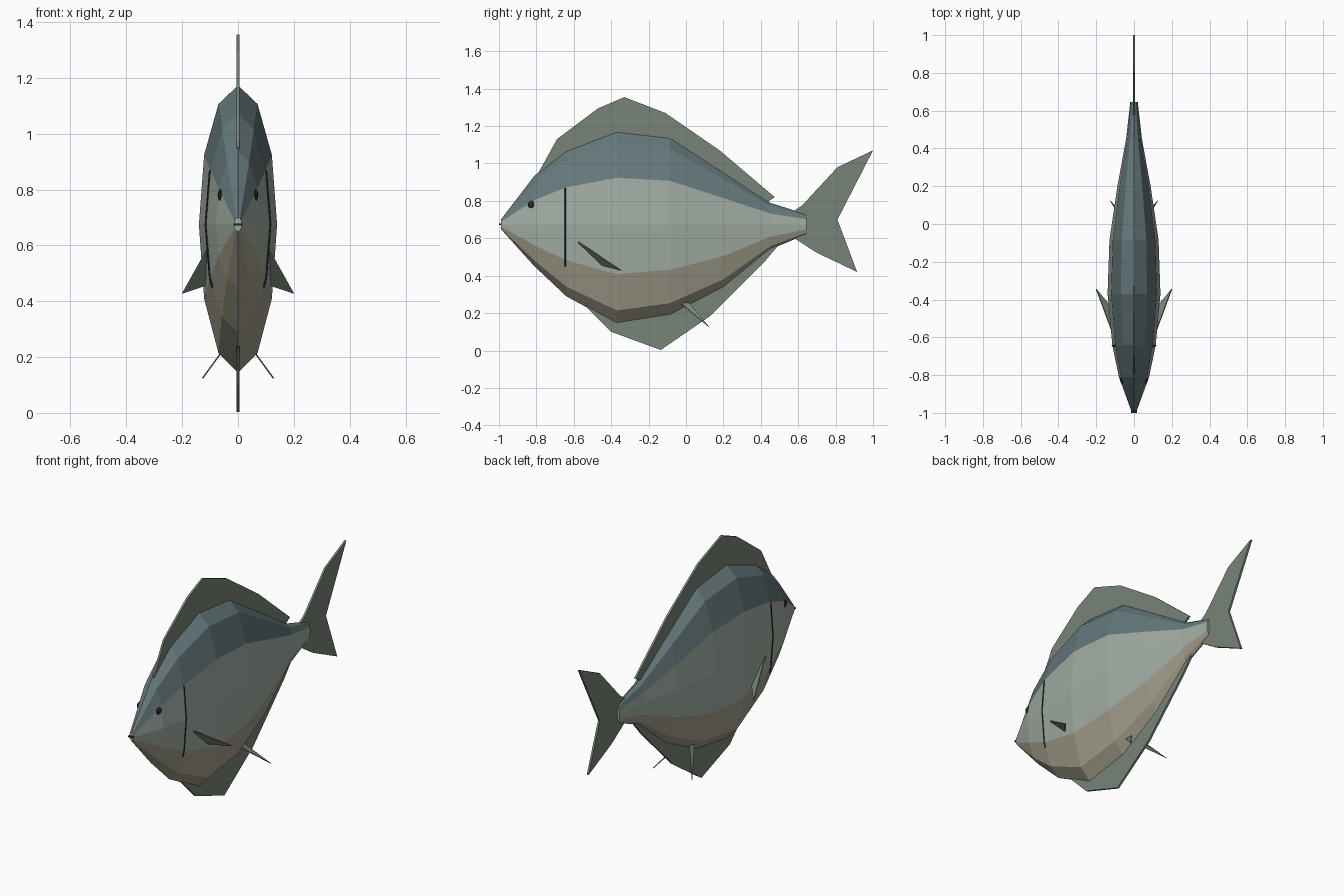
import bpy, bmesh
from math import sin, cos, pi
from mathutils import Vector

if "Cube" in bpy.data.objects:
    bpy.data.objects.remove(bpy.data.objects["Cube"])


def mat(name, r, g, b):
    m = bpy.data.materials.new(name)
    m.diffuse_color = (r, g, b, 1)
    m.use_nodes = True
    m.node_tree.nodes["Principled BSDF"].inputs["Base Color"].default_value = m.diffuse_color
    return m


BACK = mat("back_blue", 0.13, 0.19, 0.20)
SIDE = mat("side_silver", 0.36, 0.42, 0.37)
BELLY = mat("belly_tan", 0.36, 0.34, 0.26)
FIN = mat("fin_green", 0.19, 0.23, 0.19)
DARK = mat("dark", 0.02, 0.025, 0.025)


def finish(bm, name, mats):
    bmesh.ops.recalc_face_normals(bm, faces=bm.faces)
    me = bpy.data.meshes.new(name)
    bm.to_mesh(me)
    bm.free()
    ob = bpy.data.objects.new(name, me)
    bpy.context.collection.objects.link(ob)
    for m in mats:
        me.materials.append(m)
    return ob


def plate(name, pts, thick=0.012):
    """Flat outline extruded evenly to both sides of its plane."""
    pts = [Vector(p) for p in pts]
    bm = bmesh.new()
    f = bm.faces.new([bm.verts.new(p) for p in pts])
    f.normal_update()
    n = f.normal.copy()
    new = bmesh.ops.extrude_face_region(bm, geom=[f], use_keep_orig=True)["geom"]
    moved = {v for v in new if isinstance(v, bmesh.types.BMVert)}
    for v in bm.verts:
        v.co += n * (thick / 2 if v in moved else -thick / 2)
    bmesh.ops.triangulate(bm, faces=[f for f in bm.faces if len(f.verts) > 4])
    return finish(bm, name, [FIN])


# Body: twelve-sided rings (y, half width, top z, bottom z, middle z)
rings = [(-0.99, 0.014, 0.70, 0.65, 0.675), (-0.81, 0.08, 0.935, 0.45, 0.675),
         (-0.64, 0.115, 1.07, 0.29, 0.675), (-0.37, 0.14, 1.173, 0.143, 0.675),
         (-0.085, 0.13, 1.14, 0.188, 0.675), (0.20, 0.088, 0.955, 0.335, 0.675),
         (0.45, 0.042, 0.79, 0.54, 0.675), (0.645, 0.02, 0.728, 0.622, 0.675)]
bm = bmesh.new()
loops = []
for y, w, top, bot, mid in rings:
    loop = []
    for k in range(12):
        a = k * pi / 6
        h = top - mid if cos(a) > 0 else mid - bot
        loop.append(bm.verts.new((w * sin(a), y, mid + h * cos(a))))
    loops.append(loop)
for a, b in zip(loops, loops[1:]):
    for k in range(12):
        n = (k + 1) % 12
        f = bm.faces.new((a[k], a[n], b[n], b[k]))
        f.material_index = min(k, 11 - k) // 2
for end in (loops[0], loops[-1]):
    bm.faces.new(end).material_index = 1
finish(bm, "body", [BACK, SIDE, BELLY])

# Median fins, outlined in the y-z plane
median = {
    "dorsal_fin": [(-0.80, 0.93), (-0.69, 1.13), (-0.47, 1.295), (-0.33, 1.355), (-0.11, 1.27),
                   (0.18, 1.07), (0.475, 0.82), (0.43, 0.79), (0.18, 0.92), (-0.09, 1.10),
                   (-0.37, 1.13), (-0.64, 1.03)],
    "anal_fin": [(-0.56, 0.26), (-0.40, 0.10), (-0.135, 0.003), (0.13, 0.185), (0.42, 0.475),
                 (0.50, 0.57), (0.43, 0.56), (0.19, 0.37), (-0.09, 0.22), (-0.37, 0.18)],
    "tail_fin": [(0.56, 0.735), (0.62, 0.775), (0.81, 0.98), (1.0, 1.07), (0.81, 0.70),
                 (0.915, 0.42), (0.695, 0.525), (0.58, 0.60)],
}
for name, outline in median.items():
    plate(name, [(0, y, z) for y, z in outline])

# Paired parts
for s, side in ((1, "right"), (-1, "left")):
    plate("pectoral_fin_" + side, [(s * x, y, z) for x, y, z in (
        (0.115, -0.575, 0.58), (0.20, -0.345, 0.428), (0.105, -0.46, 0.46), (0.10, -0.57, 0.555))], 0.006)
    plate("pelvic_fin_" + side, [(s * x, y, z) for x, y, z in (
        (0.035, -0.025, 0.25), (0.127, 0.125, 0.124), (0.03, 0.015, 0.257))], 0.005)

    # Eye
    bpy.ops.mesh.primitive_uv_sphere_add(segments=10, ring_count=6, radius=0.021,
                                         location=(s * 0.063, -0.825, 0.78))
    eye = bpy.context.object
    eye.name = "eye_" + side
    eye.scale.x = 0.5
    eye.data.materials.append(DARK)

    # Gill line
    cu = bpy.data.curves.new("gill_line_" + side, "CURVE")
    cu.dimensions = "3D"
    cu.bevel_depth = 0.004
    cu.bevel_resolution = 0
    cu.use_fill_caps = True
    sp = cu.splines.new("POLY")
    line = [(0.10, 0.87), (0.1155, 0.675), (0.10, 0.48), (0.092, 0.45)]
    sp.points.add(len(line) - 1)
    for p, (x, z) in zip(sp.points, line):
        p.co = (s * x, -0.645, z, 1)
    cu.materials.append(DARK)
    bpy.context.collection.objects.link(bpy.data.objects.new("gill_line_" + side, cu))

# Mouth
bpy.ops.mesh.primitive_cube_add(size=1, location=(0, -0.992, 0.675))
mouth = bpy.context.object
mouth.name = "mouth"
mouth.scale = (0.03, 0.016, 0.008)
mouth.data.materials.append(DARK)
